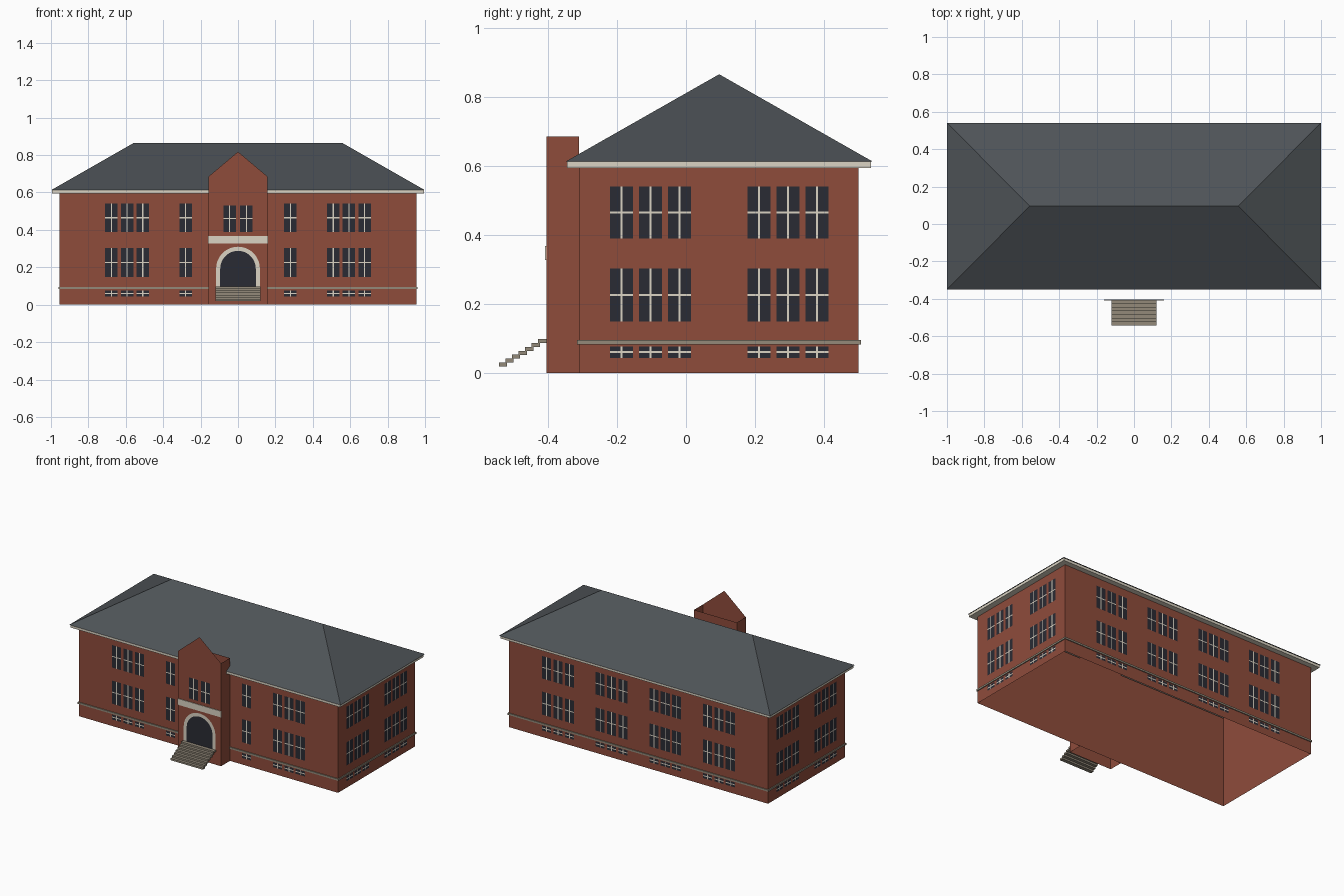
import bpy, bmesh, math
from mathutils import Matrix, Vector

cube = bpy.data.objects.get("Cube")
if cube:
    bpy.data.objects.remove(cube, do_unlink=True)


def material(name, rgb):
    """Flat material from 0-255 display values."""
    lin = [((c / 255 + 0.055) / 1.055) ** 2.4 for c in rgb] + [1]
    m = bpy.data.materials.new(name)
    m.use_nodes = True
    m.diffuse_color = lin
    m.node_tree.nodes["Principled BSDF"].inputs["Base Color"].default_value = lin
    return m


BRICK = material("red brick", (143, 76, 59))
SLATE = material("grey slate", (78, 83, 87))
TRIM = material("pale trim", (219, 212, 196))
STONE = material("weathered stone", (147, 138, 122))
GLASS = material("dark glass", (42, 43, 52))


def finish(name, bm, *mats):
    mesh = bpy.data.meshes.new(name)
    bm.to_mesh(mesh)
    bm.free()
    for mat in mats:
        mesh.materials.append(mat)
    obj = bpy.data.objects.new(name, mesh)
    bpy.context.collection.objects.link(obj)
    return obj


def add_box(bm, lo, hi):
    lo, hi = Vector(lo), Vector(hi)
    size = Matrix.Diagonal((*(hi - lo), 1))
    bmesh.ops.create_cube(bm, size=1, matrix=Matrix.Translation((lo + hi) / 2) @ size)


def add_ring(bm, w, y0, y1, z):
    return [bm.verts.new((x, y, z)) for x, y in ((-w, y0), (w, y0), (w, y1), (-w, y1))]


def bridge(bm, low, top):
    for i in range(4):
        j = (i + 1) % 4
        bm.faces.new((low[i], low[j], top[j], top[i]))


# Main block, as upright walls open above and below
W, FRONT, BACK, MID = 0.955, -0.31, 0.5, 0.096
PORCH_Y, PORCH_W = -0.404, 0.158

bm = bmesh.new()
bridge(bm, add_ring(bm, W, FRONT, BACK, 0), add_ring(bm, W, FRONT, BACK, 0.605))
finish("main_walls", bm, BRICK)


def band(name, w, y0, y1, z0, z1, mat):
    """Projecting course that wraps round the outside of the main walls."""
    bm = bmesh.new()
    loops = [add_ring(bm, W, FRONT, BACK, z0), add_ring(bm, w, y0, y1, z0),
             add_ring(bm, w, y0, y1, z1), add_ring(bm, W, FRONT, BACK, z1)]
    for low, top in zip(loops, loops[1:]):
        bridge(bm, low, top)
    return finish(name, bm, mat)


band("stone_belt", W + 0.006, FRONT - 0.006, BACK + 0.006, 0.083, 0.095, STONE)
band("cornice", 0.995, -0.345, 0.535, 0.594, 0.612, TRIM)

# Hipped roof, four slopes
bm = bmesh.new()
a, b, c, d = add_ring(bm, 1, -0.349, 0.541, 0.612)
left, right = [bm.verts.new((x, MID, 0.865)) for x in (-0.557, 0.557)]
for loop in ((a, b, right, left), (b, c, right), (c, d, left, right), (d, a, left)):
    bm.faces.new(loop)
finish("hipped_roof", bm, SLATE)

# Entrance bay with gabled front, open above
bm = bmesh.new()
low = add_ring(bm, PORCH_W, PORCH_Y, FRONT, 0)
top = add_ring(bm, PORCH_W, PORCH_Y, FRONT, 0.685)
peak = bm.verts.new((0, PORCH_Y, 0.818))
bm.faces.new((low[0], low[1], top[1], peak, top[0]))
for i, j in ((1, 2), (2, 3), (3, 0)):
    bm.faces.new((low[i], low[j], top[j], top[i]))
finish("entrance_bay", bm, BRICK)

bm = bmesh.new()
add_box(bm, (-PORCH_W - 0.002, PORCH_Y - 0.004, 0.327), (PORCH_W + 0.002, PORCH_Y, 0.368))
finish("entrance_band", bm, TRIM)


# Arched doorway: dark opening with a pale surround sharing its edge
def add_arch(bm, radius, base=0.095, spring=0.193, steps=20):
    turns = [math.pi * i / steps for i in range(steps + 1)]
    outline = [(radius, base)] + [(radius * math.cos(t), spring + radius * math.sin(t)) for t in turns]
    outline.append((-radius, base))
    return [bm.verts.new((x, PORCH_Y - 0.001, z)) for x, z in outline]


bm = bmesh.new()
inner, outer = add_arch(bm, 0.095), add_arch(bm, 0.117)
bm.faces.new(inner)
for i in range(len(inner) - 1):
    bm.faces.new((inner[i], outer[i], outer[i + 1], inner[i + 1])).material_index = 1
finish("arched_doorway", bm, GLASS, TRIM)

# Entrance steps: thin overlapping treads
bm = bmesh.new()
COUNT, RUN, RISE = 7, 0.019, 0.0112
for i in range(COUNT):
    y = PORCH_Y - i * RUN
    z = 0.098 - i * RISE
    add_box(bm, (-0.12, y - RUN - 0.005, z - 0.0115), (0.12, y, z))
finish("entrance_steps", bm, STONE)


# Windows: flat panels cut into four panes by crossed glazing bars
def wall_frame(origin, turn):
    return Matrix.Translation(origin) @ Matrix.Rotation(math.radians(turn), 4, "Z")


STOREYS = [(0.044, 0.077), (0.149, 0.303), (0.39, 0.54)]
HALF, PITCH, BAR = 0.0335, 0.084, 0.003


def windows(name, frame, centres, storeys):
    bm = bmesh.new()
    for u in centres:
        for z0, z1 in storeys:
            zm = (z0 + z1) / 2
            grid = [[bm.verts.new(frame @ Vector((x, -0.001, z)))
                     for x in (u - HALF, u - BAR, u + BAR, u + HALF)]
                    for z in (z0, zm - BAR, zm + BAR, z1)]
            for r in range(3):
                for k in range(3):
                    face = bm.faces.new((grid[r][k], grid[r][k + 1], grid[r + 1][k + 1], grid[r + 1][k]))
                    face.material_index = int(r == 1 or k == 1)
    finish(name, bm, GLASS, TRIM)


def triples(*centres):
    return [c + k * PITCH for c in centres for k in (-1, 0, 1)]


windows("front_windows", wall_frame((0, FRONT, 0), 0), triples(-0.593, 0.593) + [-0.28, 0.28], STOREYS)
windows("back_windows", wall_frame((0, BACK, 0), 180), triples(-0.593, -0.198, 0.198, 0.593), STOREYS)
windows("left_windows", wall_frame((W, MID, 0), 90), triples(-0.199, 0.199), STOREYS)
windows("right_windows", wall_frame((-W, MID, 0), -90), triples(-0.199, 0.199), STOREYS)
windows("entrance_windows", wall_frame((0, PORCH_Y, 0), 0), [-0.045, 0.045], [(0.39, 0.53)])
